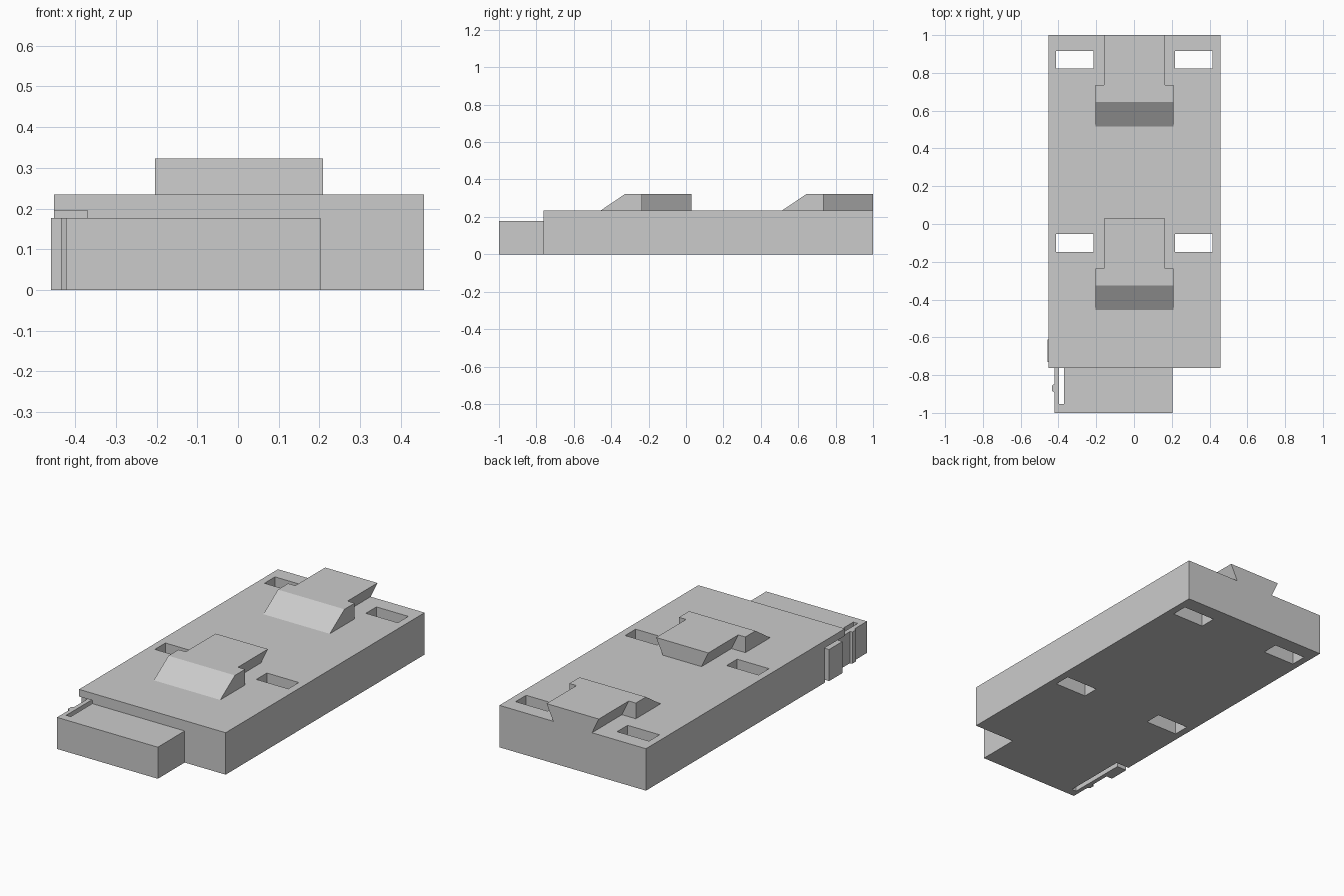
import bpy
import bmesh
from mathutils import Vector

if "Cube" in bpy.data.objects:
    bpy.data.objects.remove(bpy.data.objects["Cube"])

grey = bpy.data.materials.new("light grey plastic")
grey.diffuse_color = (0.6, 0.6, 0.6, 1)
grey.use_nodes = True
grey.node_tree.nodes["Principled BSDF"].inputs["Base Color"].default_value = grey.diffuse_color


def add_loft(bm, lower, upper):
    """Closed solid between two matching loops of 3D points."""
    a = [bm.verts.new(p) for p in lower]
    b = [bm.verts.new(p) for p in upper]
    n = len(a)
    bm.faces.new(a[::-1])
    bm.faces.new(b)
    for i in range(n):
        j = (i + 1) % n
        bm.faces.new((a[i], a[j], b[j], b[i]))


def add_prism(bm, outline, z0, z1):
    add_loft(bm, [(x, y, z0) for x, y in outline], [(x, y, z1) for x, y in outline])


def rect(x0, x1, y0, y1):
    return [(x0, y0), (x1, y0), (x1, y1), (x0, y1)]


def finish(bm, name):
    bmesh.ops.recalc_face_normals(bm, faces=bm.faces)
    mesh = bpy.data.meshes.new(name)
    bm.to_mesh(mesh)
    bm.free()
    mesh.materials.append(grey)
    ob = bpy.data.objects.new(name, mesh)
    bpy.context.collection.objects.link(ob)
    return ob


MID = 0.0025          # centre line of the case
TOP = 0.235           # top of the case
RAIL_TOP = 0.323
STEP = 0.97           # spacing of the repeated features

# Main case
bm = bmesh.new()
add_prism(bm, rect(MID - 0.4545, MID + 0.4545, -0.762, 1.0), 0, TOP)
case = finish(bm, "case")

# Cutters: four strap slots and the pocket for the latch
bm = bmesh.new()
for y in (-0.147, -0.147 + STEP):
    for x in (-0.412, 0.217):
        add_prism(bm, rect(x, x + 0.198, y, y + 0.093), -0.1, 0.4)
add_prism(bm, rect(-0.55, -0.37, -0.85, -0.585), -0.1, 0.195)
cutter = finish(bm, "slot_cutter")
cutter.hide_render = True

cut = case.modifiers.new("slots", "BOOLEAN")
cut.operation = "DIFFERENCE"
cut.solver = "EXACT"
cut.object = cutter
bpy.context.view_layer.objects.active = case
bpy.ops.object.modifier_apply(modifier=cut.name)
bpy.data.objects.remove(cutter)

# Front block with its springy latch arm, bump and push button
bm = bmesh.new()
add_prism(bm, [
    (-0.422, -1.0), (0.203, -1.0), (0.203, -0.762), (-0.37, -0.762),
    (-0.37, -0.953), (-0.398, -0.953), (-0.398, -0.612), (-0.459, -0.612),
    (-0.459, -0.73), (-0.422, -0.73), (-0.422, -0.848), (-0.435, -0.855),
    (-0.435, -0.882), (-0.422, -0.892)], 0, 0.177)
finish(bm, "front_block_with_latch")

# Two mounting hooks: ramped head followed by an undercut dovetail stem
for name, y in (("front_hook", 0.0), ("rear_hook", STEP)):
    bm = bmesh.new()
    side = [(-0.455, TOP), (-0.235, TOP), (-0.235, RAIL_TOP), (-0.325, RAIL_TOP)]
    add_loft(bm, [(MID - 0.206, y + a, z) for a, z in side],
             [(MID + 0.206, y + a, z) for a, z in side])
    section = [(-0.12, TOP), (0.12, TOP), (0.162, RAIL_TOP), (-0.162, RAIL_TOP)]
    add_loft(bm, [(MID + x, y - 0.235, z) for x, z in section],
             [(MID + x, y + 0.03, z) for x, z in section])
    finish(bm, name)
